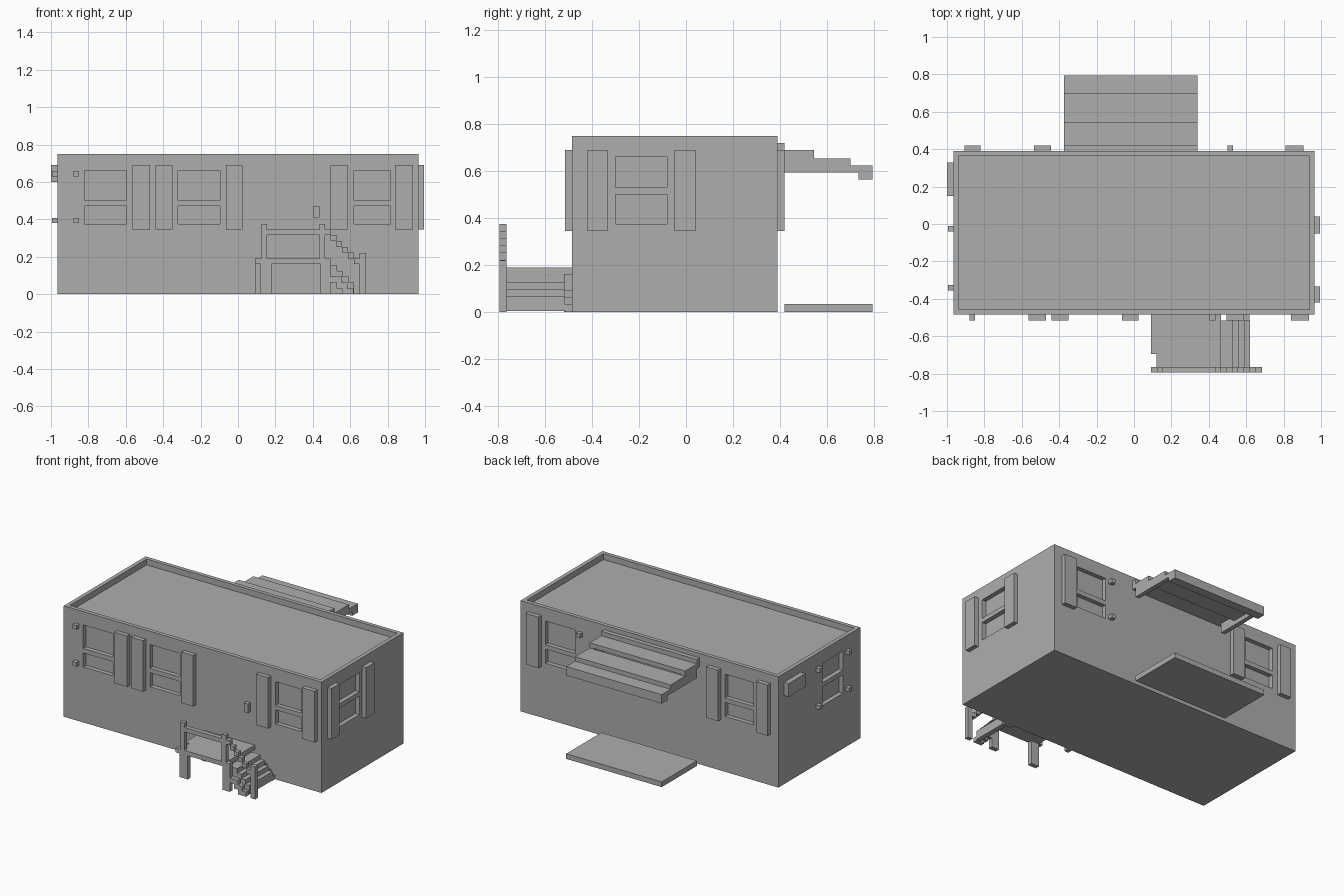
import bpy
import bmesh
from mathutils import Vector

old = bpy.data.objects.get("Cube")
if old:
    bpy.data.objects.remove(old, do_unlink=True)

grey = bpy.data.materials.new("plain_grey")
grey.use_nodes = True
tone = (0.42, 0.42, 0.42, 1)
grey.diffuse_color = tone
grey.node_tree.nodes["Principled BSDF"].inputs["Base Color"].default_value = tone


def boxes(name, spans):
    """One object from boxes, each given as ((x0, x1), (y0, y1), (z0, z1))."""
    bm = bmesh.new()
    for span in spans:
        made = bmesh.ops.create_cube(bm, size=1)
        mid = Vector([(a + b) / 2 for a, b in span])
        size = Vector([abs(b - a) for a, b in span])
        for v in made["verts"]:
            v.co = v.co * size + mid
    mesh = bpy.data.meshes.new(name)
    bm.to_mesh(mesh)
    bm.free()
    mesh.materials.append(grey)
    obj = bpy.data.objects.new(name, mesh)
    bpy.context.collection.objects.link(obj)
    return obj


LEFT, RIGHT, FRONT, BACK, TOP = -0.965, 0.965, -0.485, 0.39, 0.75
WALLS = {"front": (1, FRONT, -1), "back": (1, BACK, 1),
         "left": (0, LEFT, -1), "right": (0, RIGHT, 1)}


def on_wall(wall, along, height, inner, outer):
    """Box span on a wall, from depth inner to depth outer along its normal."""
    axis, plane, sign = WALLS[wall]
    depth = (plane + sign * inner, plane + sign * outer)
    return (depth, along, height) if axis == 0 else (along, depth, height)


# Wall fittings: positions along each wall
windows = {"front": [(-0.82, -0.595), (-0.32, -0.095), (0.62, 0.815)],
           "back": [(0.555, 0.78), (-0.78, -0.565)],
           "right": [(-0.30, -0.08)], "left": [(-0.30, -0.08)]}
shutters = {"front": [(-0.565, -0.47), (-0.44, -0.35), (-0.065, 0.025),
                      (0.495, 0.585), (0.84, 0.935)],
            "back": [(0.81, 0.905), (-0.535, -0.445), (-0.905, -0.82)],
            "right": [(-0.42, -0.335), (-0.05, 0.04)]}
hooks = {"front": [-0.865], "back": [0.515], "left": [-0.34, -0.025]}
PROUD = 0.035

# Main body with sunken roof and recessed window panes
cuts = [((LEFT + 0.027, RIGHT - 0.027), (FRONT + 0.027, BACK - 0.027), (0.71, 0.85))]
for wall, places in windows.items():
    split = (0.47, 0.50) if wall in ("front", "back") else (0.50, 0.53)
    for along in places:
        cuts.append(on_wall(wall, along, (split[1], 0.66), -0.03, 0.05))
        cuts.append(on_wall(wall, along, (0.375, split[0]), -0.03, 0.05))
body = boxes("main_body", [((LEFT, RIGHT), (FRONT, BACK), (0, TOP))])
cutter = boxes("recess_cutter", cuts)
cutter.hide_render = True
mod = body.modifiers.new("recesses", "BOOLEAN")
mod.operation, mod.solver, mod.object = "DIFFERENCE", "EXACT", cutter
bpy.context.view_layer.objects.active = body
bpy.ops.object.modifier_apply(modifier=mod.name)
bpy.data.objects.remove(cutter, do_unlink=True)

# Shutters and shutter hooks
for wall, places in shutters.items():
    boxes(wall + "_shutters",
          [on_wall(wall, a, (0.345, 0.69), 0, PROUD - 0.005) for a in places])
for wall, places in hooks.items():
    boxes(wall + "_hooks",
          [on_wall(wall, (a - 0.015, a + 0.015), (z, z + 0.028), 0, 0.03)
           for a in places for z in (0.38, 0.63)])
boxes("wall_lamp", [on_wall("front", (0.405, 0.435), (0.41, 0.47), 0, 0.03)])
boxes("side_vent", [on_wall("left", (0.15, 0.33), (0.60, 0.69), 0, PROUD)])

# Stepped awning: thin slabs between end panels, with a front lip
W0, W1 = -0.375, 0.34
steps = [(0.42, 0.545, 0.69), (0.545, 0.70, 0.655), (0.70, 0.795, 0.625)]
boxes("awning_slabs", [((W0, W1), (a, b), (top - 0.03, top)) for a, b, top in steps])
boxes("awning_ends", [((x, x + 0.03), (a, min(b, 0.735)), (0.595, top - 0.03))
                      for x in (W0, W1 - 0.03) for a, b, top in steps[:2]])
boxes("awning_wall_strip", [((W0, W1), (BACK, 0.42), (0.66, 0.72))])
boxes("awning_lip", [((W0, W1), (0.735, 0.795), (0.565, 0.595))])
boxes("patio_slab", [((W0, W1), (0.42, 0.795), (0, 0.035))])

# Porch deck and legs
OUT0, OUT1 = -0.795, -0.765
boxes("porch_deck", [((0.09, 0.465), (-0.695, FRONT), (0.16, 0.19)),
                     ((0.12, 0.465), (OUT1, -0.695), (0.16, 0.19)),
                     ((0.09, 0.495), (OUT0, OUT1), (0.16, 0.19))])
boxes("porch_legs", [((0.12, 0.18), (OUT0, OUT1), (0, 0.16)),
                     ((0.44, 0.495), (OUT0, OUT1), (0, 0.16)),
                     ((0.09, 0.12), (-0.52, FRONT), (0, 0.16))])

# Porch railing with a staggered handrail beside the stairs
boxes("rail_posts", [((0.125, 0.155), (OUT0, OUT1), (0.19, 0.375)),
                     ((0.435, 0.465), (OUT0, OUT1), (0.19, 0.375)),
                     ((0.65, 0.685), (OUT0, OUT1), (0, 0.22))])
boxes("top_rail", [((0.155, 0.495), (OUT0, OUT1), (0.315, 0.345))])
boxes("stair_handrail", [((x, x + 0.031), (OUT0, OUT1), (z - 0.031, z))
                         for x, z in ((0.495 + 0.031 * i, 0.315 - 0.031 * i)
                                      for i in range(5))])

# Stair treads and staggered stringers
treads = [(0.465, 0.53, 0.155), (0.495, 0.56, 0.125),
          (0.53, 0.59, 0.095), (0.56, 0.62, 0.065), (0.585, 0.62, 0.035)]
boxes("stair_treads", [((a, b), (OUT1, -0.515), (top - 0.03, top))
                       for a, b, top in treads])
boxes("stair_stringers", [((0.495 + 0.031 * i, 0.555 + 0.031 * i), (a, b),
                           (0.062 - 0.031 * i, 0.093 - 0.031 * i))
                          for a, b in ((OUT0, OUT1), (-0.515, FRONT))
                          for i in range(3)])
